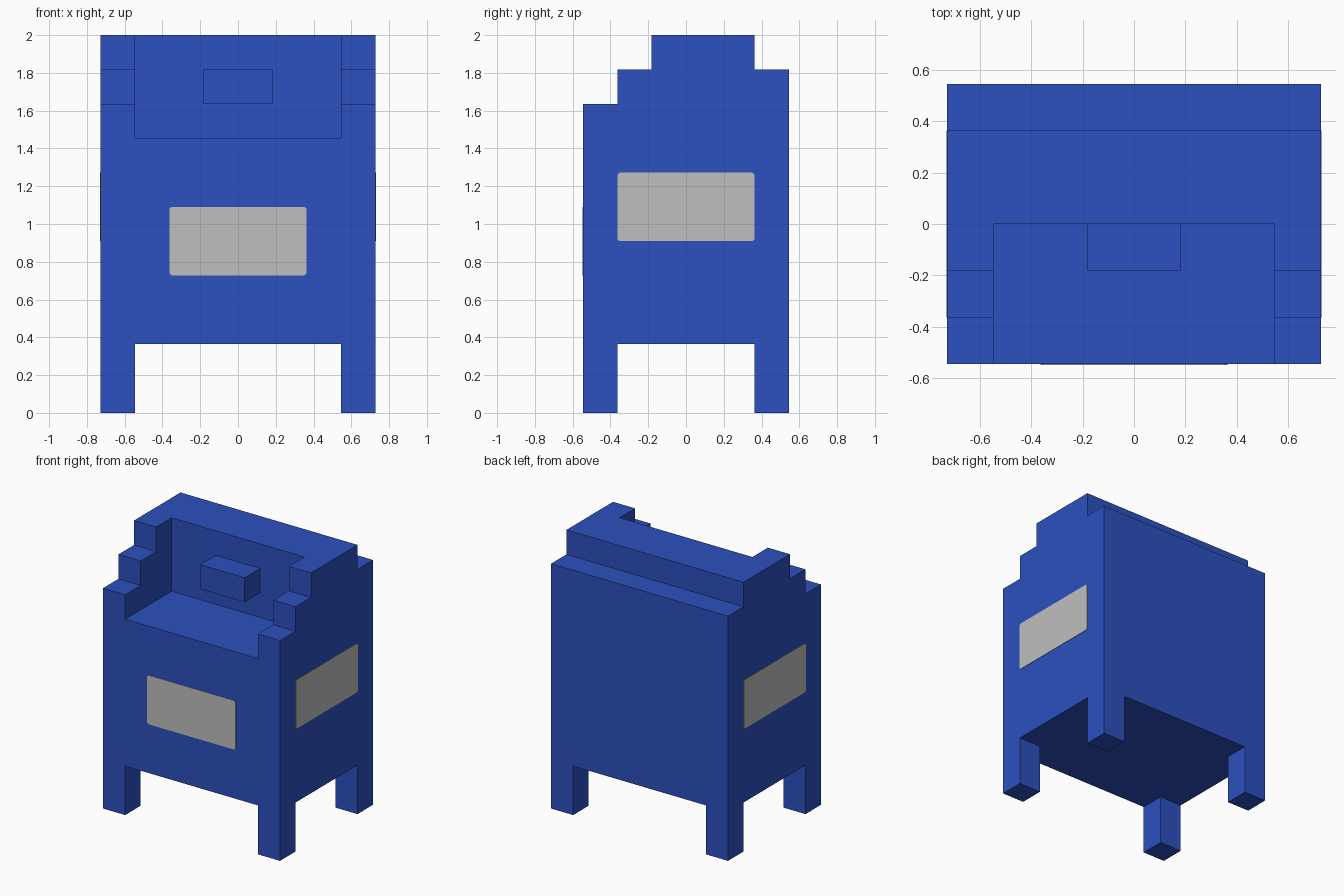
import bpy, bmesh, math
from mathutils import Matrix

U = 2 / 11  # the model sits on a grid of this step

cube = bpy.data.objects.get("Cube")
if cube:
    bpy.data.objects.remove(cube, do_unlink=True)


def material(name, rgb):
    m = bpy.data.materials.new(name)
    m.use_nodes = True
    m.diffuse_color = (*rgb, 1)
    m.node_tree.nodes["Principled BSDF"].inputs["Base Color"].default_value = (*rgb, 1)
    return m


BLUE = material("blue paint", (0.025, 0.082, 0.52))
SILVER = material("silver label", (0.52, 0.52, 0.52))


def prism(name, points, depth, mat, frame):
    """Extrude a flat outline by depth along local z, then place it with frame."""
    bm = bmesh.new()
    face = bm.faces.new([bm.verts.new((a, b, 0)) for a, b in points])
    new = bmesh.ops.extrude_face_region(bm, geom=[face])["geom"]
    bmesh.ops.translate(bm, vec=(0, 0, depth),
                        verts=[v for v in new if isinstance(v, bmesh.types.BMVert)])
    bmesh.ops.transform(bm, matrix=frame, verts=bm.verts)
    bmesh.ops.recalc_face_normals(bm, faces=bm.faces)
    mesh = bpy.data.meshes.new(name)
    bm.to_mesh(mesh)
    bm.free()
    mesh.materials.append(mat)
    ob = bpy.data.objects.new(name, mesh)
    bpy.context.collection.objects.link(ob)
    return ob


def box(name, x, y, z, mat):
    """Box from (low, high) ranges in grid steps."""
    outline = [(x[i] * U, y[j] * U) for i, j in ((0, 0), (1, 0), (1, 1), (0, 1))]
    return prism(name, outline, (z[1] - z[0]) * U, mat, Matrix.Translation((0, 0, z[0] * U)))


# Frame mapping local (a, b, c) to world (y, z, x)
SIDE = Matrix(((0, 0, 1, 0), (1, 0, 0, 0), (0, 1, 0, 0), (0, 0, 0, 1)))

# Body: stepped side profile (y, z) extruded across the width
steps = [(-3, 0), (3, 0), (3, 10), (2, 10), (2, 11), (-1, 11),
         (-1, 10), (-2, 10), (-2, 9), (-3, 9)]
body = prism("body", [(y * U, z * U) for y, z in steps], 8 * U, BLUE,
             Matrix.Translation((-4 * U, 0, 0)) @ SIDE)

# Cut the open shelf at the top front, and the gaps that leave four legs
cutters = [
    box("shelf_cutter", (-3, 3), (-4, 0), (8, 12), BLUE),
    box("front_gap_cutter", (-3, 3), (-4, 4), (-1, 2), BLUE),
    box("side_gap_cutter", (-5, 5), (-2, 2), (-1, 2), BLUE),
]
bpy.context.view_layer.objects.active = body
for cutter in cutters:
    cutter.hide_render = True
    mod = body.modifiers.new(cutter.name, "BOOLEAN")
    mod.operation = "DIFFERENCE"
    mod.solver = "EXACT"
    mod.object = cutter
    bpy.ops.object.modifier_apply(modifier=mod.name)
    bpy.data.objects.remove(cutter, do_unlink=True)

# Handle block on the wall behind the shelf
box("handle", (-1, 1), (-1, 0.02), (9, 10), BLUE)

# Label plates with slightly clipped corners
w, h, c = 2 * U, U, 0.012
outline = [(-w + c, -h), (w - c, -h), (w, -h + c), (w, h - c),
           (w - c, h), (-w + c, h), (-w, h - c), (-w, -h + c)]
for name, place, turn in (("front_label", (0, -3, 5), 0),
                          ("left_label", (4, 0, 6), 90),
                          ("right_label", (-4, 0, 6), -90)):
    frame = (Matrix.Translation([v * U for v in place])
             @ Matrix.Rotation(math.radians(turn), 4, "Z")
             @ Matrix.Rotation(math.radians(90), 4, "X")
             @ Matrix.Translation((0, 0, -0.002)))
    prism(name, outline, 0.005, SILVER, frame)
